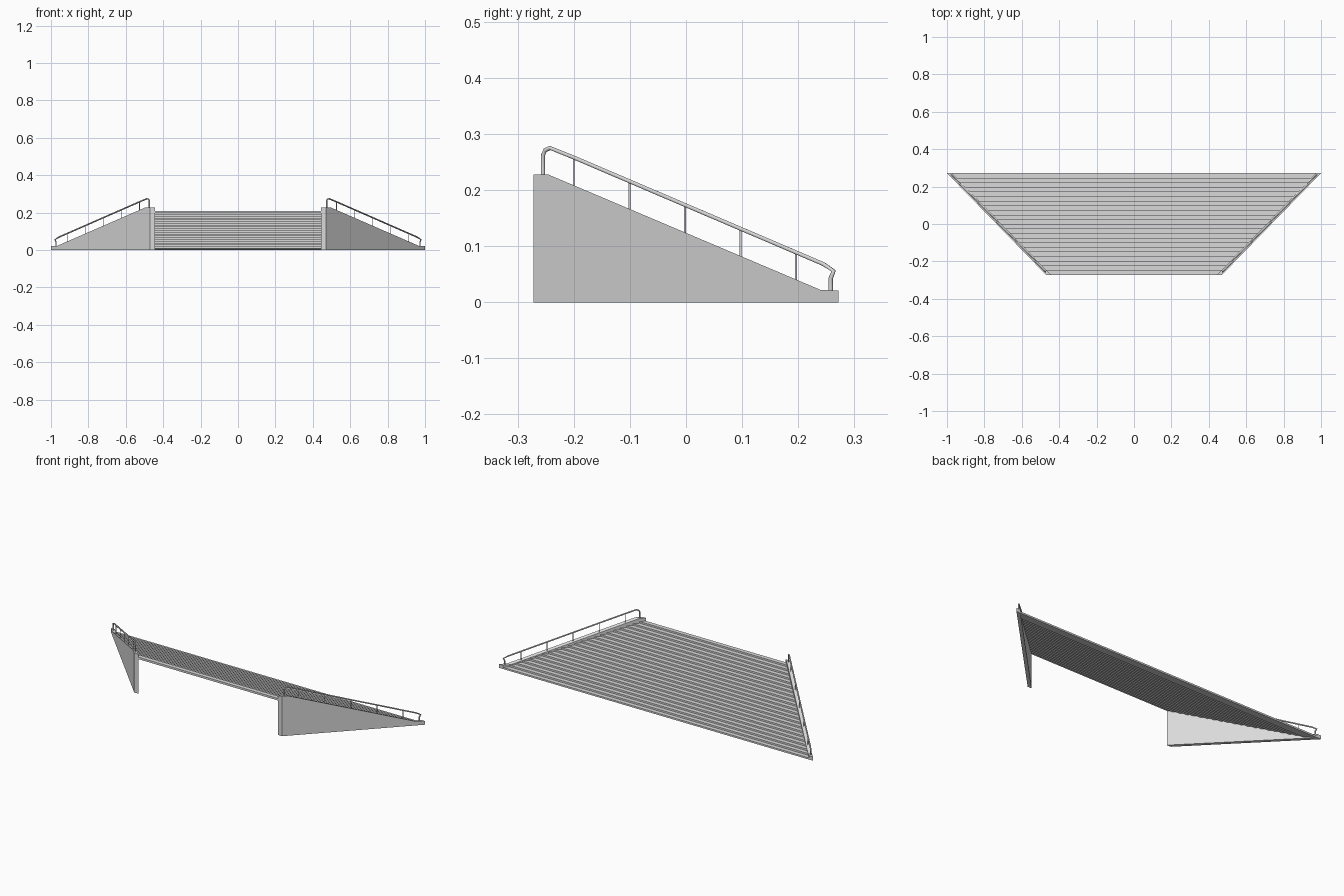
import bpy
import bmesh

cube = bpy.data.objects.get("Cube")
if cube:
    bpy.data.objects.remove(cube)

stone = bpy.data.materials.new("pale grey")
stone.use_nodes = True
stone.diffuse_color = (0.7, 0.7, 0.7, 1)
stone.node_tree.nodes["Principled BSDF"].inputs["Base Color"].default_value = (0.7, 0.7, 0.7, 1)

FRONT, BACK = -0.272, 0.272
STEPS, TOP = 22, 0.21
WALL = 0.026  # side wall width measured along x


def outer(y):
    """Half width of the flaring stair at depth y."""
    return 0.47 + 0.53 * (y - FRONT) / (BACK - FRONT)


def centre(y):
    return outer(y) - WALL / 2


def loft(name, profile, x_start, x_end):
    """Join two copies of a y-z profile, each placed by its own x rule."""
    bm = bmesh.new()
    a = [bm.verts.new((x_start(y), y, z)) for y, z in profile]
    b = [bm.verts.new((x_end(y), y, z)) for y, z in profile]
    n = len(profile)
    for i in range(n):
        j = (i + 1) % n
        bm.faces.new((a[i], a[j], b[j], b[i]))
    bm.faces.new(a)
    bm.faces.new(b[::-1])
    bmesh.ops.recalc_face_normals(bm, faces=bm.faces)
    mesh = bpy.data.meshes.new(name)
    bm.to_mesh(mesh)
    bm.free()
    mesh.materials.append(stone)
    obj = bpy.data.objects.new(name, mesh)
    bpy.context.collection.objects.link(obj)
    return obj


def tube(name, points, radius):
    curve = bpy.data.curves.new(name, "CURVE")
    curve.dimensions = "3D"
    curve.bevel_depth = radius
    curve.bevel_resolution = 1
    curve.use_fill_caps = True
    spline = curve.splines.new("POLY")
    spline.points.add(len(points) - 1)
    for p, co in zip(spline.points, points):
        p.co = (*co, 1)
    curve.materials.append(stone)
    obj = bpy.data.objects.new(name, curve)
    bpy.context.collection.objects.link(obj)


# Folded stair sheet: treads and risers above, matching folds below
tread = (BACK - FRONT) / STEPS
riser = TOP / STEPS
upper, lower = [], []
for i in range(STEPS):
    y, z = FRONT + i * tread, TOP - i * riser
    upper += [(y, z), (y + tread, z)]
    shift = 0 if i == 0 else -0.003
    end = 0 if i == STEPS - 1 else -0.003
    under = max(z - riser * 1.2, 0)
    lower += [(y + shift, under), (y + tread + end, under)]
# The last two steps both rest on the ground
lower = lower[:-3] + lower[-1:]
loft("steps", upper + lower[::-1], lambda y: -centre(y), centre)

# Sloped side walls with handrails
wall_profile = [(FRONT, 0), (BACK, 0), (BACK, 0.021), (0.24, 0.022),
                (-0.245, 0.2275), (FRONT, 0.2275)]
rail_path = [(-0.255, 0.225), (-0.255, 0.262), (-0.251, 0.271), (-0.242, 0.275),
             (-0.2, 0.258), (0.245, 0.068), (0.263, 0.056), (0.258, 0.043),
             (0.258, 0.02)]
for side, s in (("left", 1), ("right", -1)):
    loft(side + "_wall", wall_profile,
         lambda y: s * (outer(y) - WALL), lambda y: s * outer(y))
    tube(side + "_handrail", [(s * centre(y), y, z) for y, z in rail_path], 0.004)
    for k in range(5):
        y = -0.2 + k * 0.099
        foot = 0.2275 - (y + 0.245) * 0.4237
        head = 0.258 - (y + 0.2) * 0.427
        x = s * centre(y)
        tube(f"{side}_rail_post_{k + 1}", [(x, y, foot - 0.005), (x, y, head)], 0.002)
